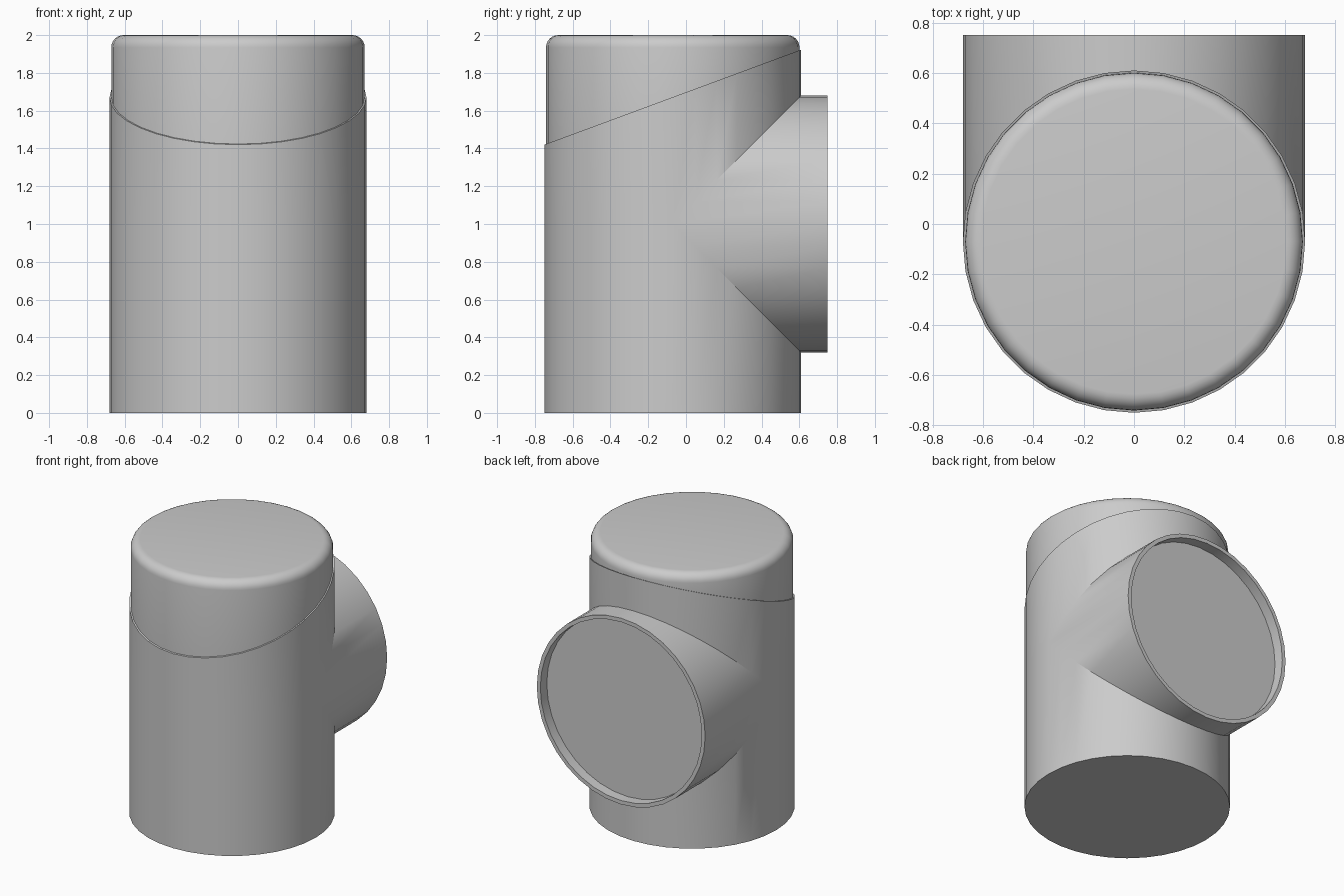
import bpy, bmesh, math

if "Cube" in bpy.data.objects:
    bpy.data.objects.remove(bpy.data.objects["Cube"])

N = 36          # sides around every pipe
R = 0.68        # outer radius of both pipes
CY = -0.07      # y of the vertical axis
CZ = 1.0        # z of the branch axis
END = 0.75      # y of the branch mouth

grey = bpy.data.materials.new("plain grey")
grey.diffuse_color = (0.6, 0.6, 0.6, 1)
grey.use_nodes = True
grey.node_tree.nodes["Principled BSDF"].inputs["Base Color"].default_value = grey.diffuse_color

ANG = [2 * math.pi * i / N for i in range(N)]


def seam(y):
    """Height of the slanted seam between body and cap."""
    return 1.42 + 0.37 * (y + 0.75)


def ring(bm, fn):
    return [bm.verts.new(fn(math.cos(a), math.sin(a))) for a in ANG]


def bridge(bm, a, b):
    for i in range(N):
        j = (i + 1) % N
        bm.faces.new((a[i], a[j], b[j], b[i]))


def finish(bm, name):
    bmesh.ops.remove_doubles(bm, verts=bm.verts, dist=1e-5)
    bmesh.ops.recalc_face_normals(bm, faces=bm.faces)
    me = bpy.data.meshes.new(name)
    bm.to_mesh(me)
    bm.free()
    ob = bpy.data.objects.new(name, me)
    me.materials.append(grey)
    bpy.context.collection.objects.link(ob)
    bpy.ops.object.select_all(action='DESELECT')
    ob.select_set(True)
    bpy.context.view_layer.objects.active = ob
    bpy.ops.object.shade_smooth_by_angle(angle=math.radians(30))


# Tee body: vertical pipe with a mitred opening for the branch at the back
bm = bmesh.new()
bottom = ring(bm, lambda c, s: (R * c, CY + R * s, 0))
low = ring(bm, lambda c, s: (R * c, CY + R * s, CZ - max(0, R * s)))
high = ring(bm, lambda c, s: (R * c, CY + R * s, CZ + max(0, R * s)))
top = ring(bm, lambda c, s: (R * c, CY + R * s, seam(CY + R * s)))
lip = ring(bm, lambda c, s: (0.66 * c, CY + 0.66 * s, seam(CY + 0.66 * s)))
bm.faces.new(bottom)
bridge(bm, bottom, low)
bridge(bm, high, top)
bridge(bm, top, lip)

# Branch pipe with a thin rim and a recessed end disc
RI = R - 0.028
DISC = END - 0.075
rings = [ring(bm, lambda c, s: (R * c, CY + abs(R * s), CZ + R * s)),
         ring(bm, lambda c, s: (R * c, END, CZ + R * s)),
         ring(bm, lambda c, s: (RI * c, END, CZ + RI * s)),
         ring(bm, lambda c, s: (RI * c, DISC, CZ + RI * s))]
for a, b in zip(rings, rings[1:]):
    bridge(bm, a, b)
bm.faces.new(rings[-1])
finish(bm, "tee_body")

# Cap: slightly narrower, slanted lower edge, rounded top edge
bm = bmesh.new()
RC, B = 0.671, 0.065
prev = ring(bm, lambda c, s: (RC * c, CY + RC * s, seam(CY + RC * s) - 0.01))
for k in range(7):
    t = k / 6 * math.pi / 2
    r, z = RC - B + B * math.cos(t), 2 - B + B * math.sin(t)
    cur = ring(bm, lambda c, s: (r * c, CY + r * s, z))
    bridge(bm, prev, cur)
    prev = cur
bm.faces.new(prev)
finish(bm, "top_cap")
